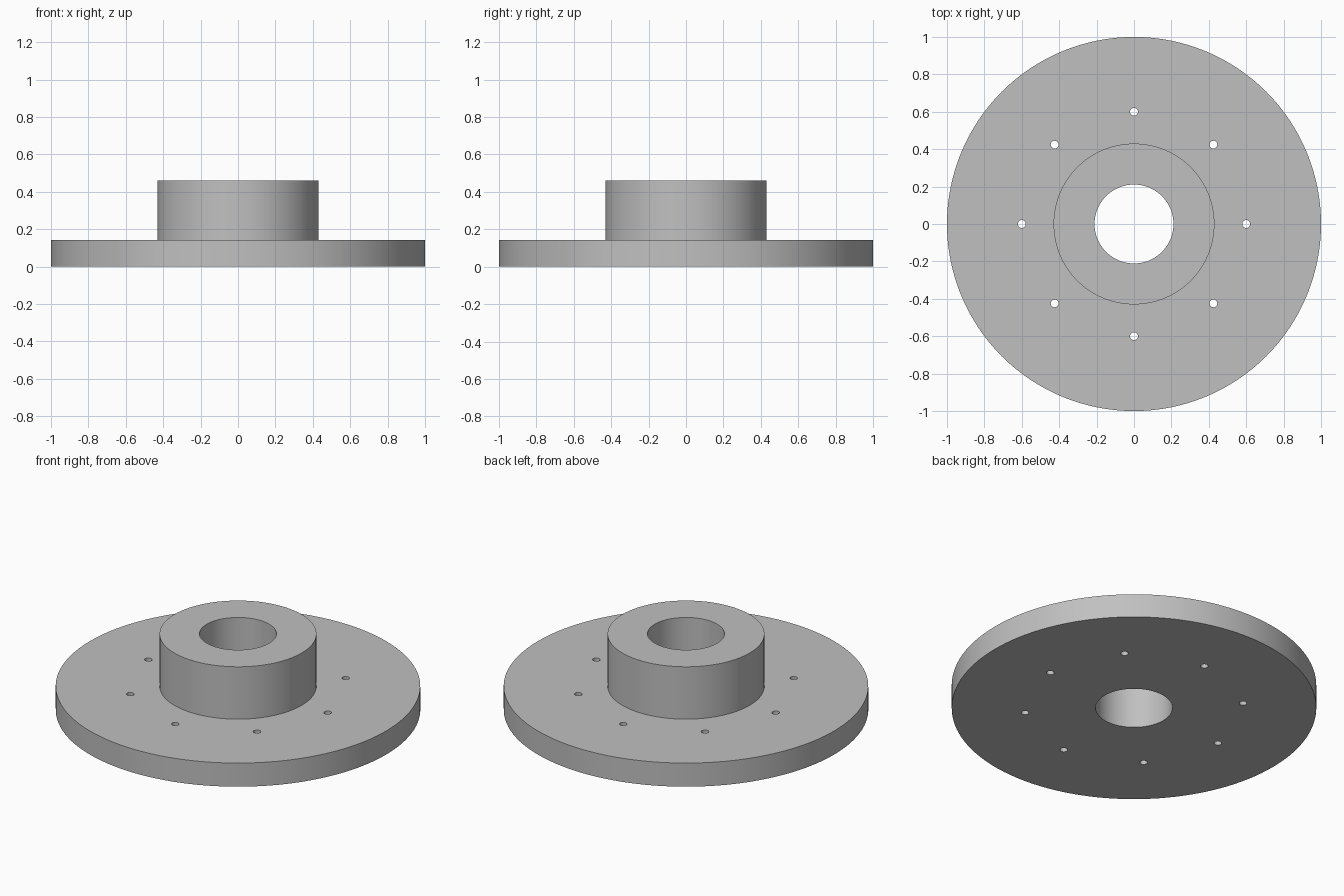
import bpy, bmesh
from math import cos, sin, tau, radians
from mathutils import Matrix, Vector

cube = bpy.data.objects.get("Cube")
if cube:
    bpy.data.objects.remove(cube, do_unlink=True)

# Dimensions
FLANGE_R, FLANGE_H = 1.0, 0.143
HUB_R, HUB_TOP = 0.43, 0.46
BORE_R = 0.211
BOLT_R, BOLT_CIRCLE, BOLTS = 0.021, 0.6, 8
SEGMENTS = 128

# Plain grey metal
metal = bpy.data.materials.new("grey metal")
metal.use_nodes = True
grey = (0.53, 0.53, 0.53, 1)
metal.diffuse_color = grey
metal.node_tree.nodes["Principled BSDF"].inputs["Base Color"].default_value = grey


def make_object(name, bm):
    mesh = bpy.data.meshes.new(name)
    bmesh.ops.recalc_face_normals(bm, faces=bm.faces)
    bm.to_mesh(mesh)
    bm.free()
    mesh.materials.append(metal)
    obj = bpy.data.objects.new(name, mesh)
    bpy.context.collection.objects.link(obj)
    return obj


# Flange, hub and bore turned from one closed profile
profile = [(BORE_R, 0), (FLANGE_R, 0), (FLANGE_R, FLANGE_H),
           (HUB_R, FLANGE_H), (HUB_R, HUB_TOP), (BORE_R, HUB_TOP)]
bm = bmesh.new()
rings = [[bm.verts.new((r * cos(tau * i / SEGMENTS), r * sin(tau * i / SEGMENTS), z))
          for r, z in profile] for i in range(SEGMENTS)]
for i, ring in enumerate(rings):
    following = rings[(i + 1) % SEGMENTS]
    for j in range(len(profile)):
        k = (j + 1) % len(profile)
        bm.faces.new((ring[j], following[j], following[k], ring[k]))
flange = make_object("hub_flange", bm)

# Ring of through-hole cutters
bm = bmesh.new()
for i in range(BOLTS):
    a = tau * i / BOLTS
    centre = Vector((BOLT_CIRCLE * cos(a), BOLT_CIRCLE * sin(a), FLANGE_H / 2))
    bmesh.ops.create_cone(bm, cap_ends=True, segments=32, radius1=BOLT_R,
                          radius2=BOLT_R, depth=FLANGE_H * 2,
                          matrix=Matrix.Translation(centre))
cutter = make_object("bolt_hole_cutter", bm)

# Drill the bolt holes
drill = flange.modifiers.new("bolt holes", "BOOLEAN")
drill.operation = "DIFFERENCE"
drill.solver = "EXACT"
drill.object = cutter
bpy.ops.object.select_all(action="DESELECT")
flange.select_set(True)
bpy.context.view_layer.objects.active = flange
bpy.ops.object.modifier_apply(modifier=drill.name)
bpy.data.objects.remove(cutter, do_unlink=True)

# Smooth walls with crisp rims
bpy.ops.object.shade_smooth_by_angle(angle=radians(30))
